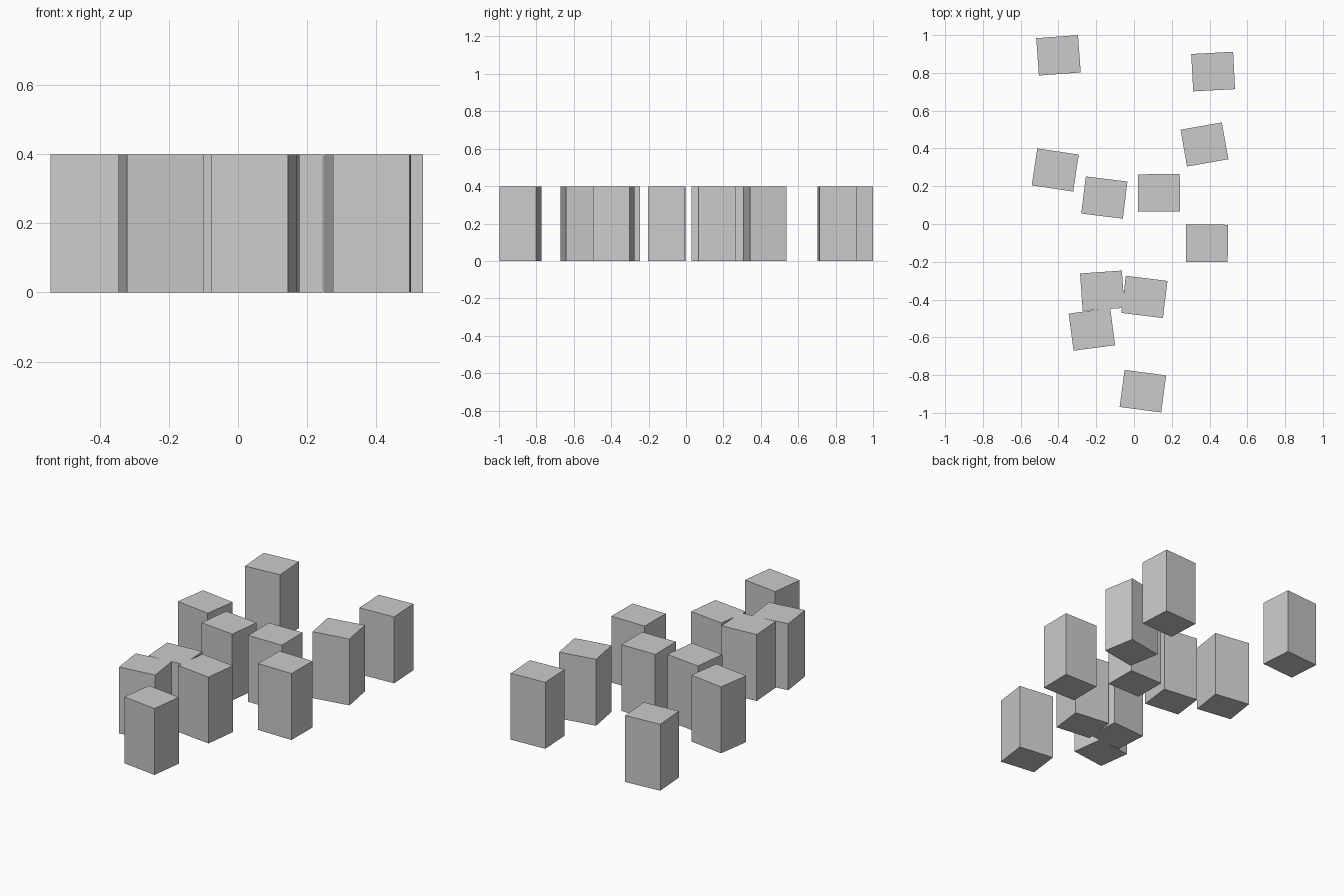
import bpy
from math import radians

if "Cube" in bpy.data.objects:
    bpy.data.objects.remove(bpy.data.objects["Cube"])

WIDTH, DEPTH, HEIGHT = 0.222, 0.198, 0.398


def block(name, x, y, angle):
    bpy.ops.mesh.primitive_cube_add(size=1, location=(x, y, HEIGHT / 2),
                                    rotation=(0, 0, radians(angle)))
    ob = bpy.context.object
    ob.name = name
    ob.scale = (WIDTH, DEPTH, HEIGHT)
    bpy.ops.object.transform_apply(location=False, rotation=False, scale=True)
    return ob


# Free-standing blocks: x, y, turn in degrees
free = [
    (-0.400, 0.893, 4.2), (0.419, 0.807, 3), (0.373, 0.421, 10),
    (-0.417, 0.286, -8.5), (-0.157, 0.140, -7), (0.132, 0.165, 0.6),
    (0.386, -0.102, -0.6), (0.047, -0.885, -7.5),
]
for i, (x, y, a) in enumerate(free, 1):
    block(f"block_{i}", x, y, a)

# Three touching blocks fused into one cluster
cluster = block("block_cluster", -0.168, -0.353, 4)
for i, (x, y, a) in enumerate([(0.055, -0.386, -7), (-0.223, -0.558, 7.5)], 1):
    part = block(f"cluster_part_{i}", x, y, a)
    mod = cluster.modifiers.new("fuse", 'BOOLEAN')
    mod.operation = 'UNION'
    mod.solver = 'EXACT'
    mod.object = part
    bpy.context.view_layer.objects.active = cluster
    bpy.ops.object.modifier_apply(modifier=mod.name)
    bpy.data.objects.remove(part)
